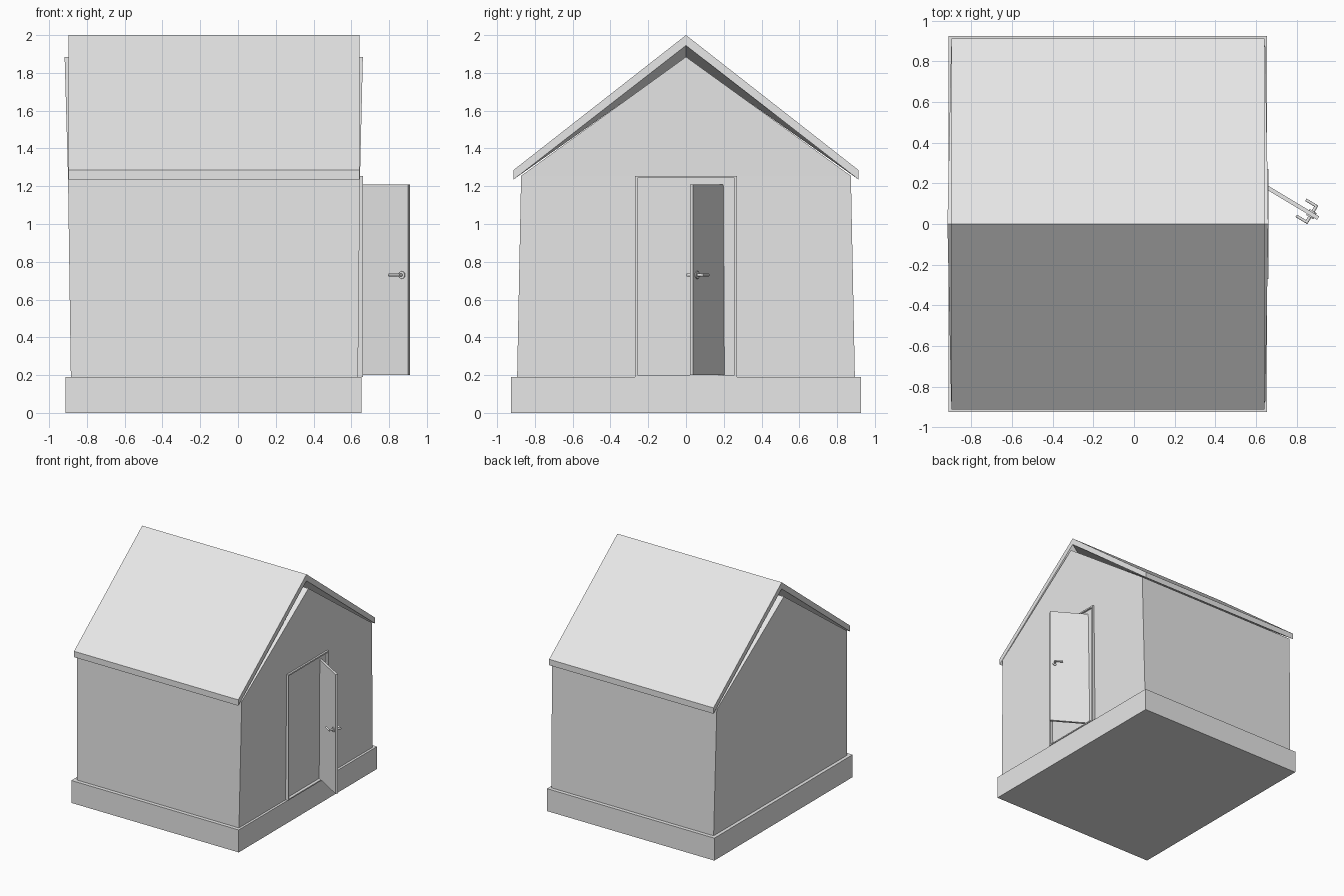
import bpy, bmesh
from math import radians
from mathutils import Matrix, Vector

cube = bpy.data.objects.get("Cube")
if cube:
    bpy.data.objects.remove(cube, do_unlink=True)

GREY = (0.8, 0.8, 0.8, 1)
grey = bpy.data.materials.new("plain_grey")
grey.use_nodes = True
grey.diffuse_color = GREY
grey.node_tree.nodes["Principled BSDF"].inputs["Base Color"].default_value = GREY


def finish(name, bm, matrix=None):
    bmesh.ops.recalc_face_normals(bm, faces=bm.faces)
    mesh = bpy.data.meshes.new(name)
    bm.to_mesh(mesh)
    bm.free()
    mesh.materials.append(grey)
    ob = bpy.data.objects.new(name, mesh)
    if matrix:
        ob.matrix_world = matrix
    bpy.context.collection.objects.link(ob)
    return ob


def box(name, lo, hi, matrix=None):
    bm = bmesh.new()
    bmesh.ops.create_cube(bm, size=1)
    lo, hi = Vector(lo), Vector(hi)
    for v in bm.verts:
        v.co = (lo + hi) / 2 + v.co * (hi - lo)
    return finish(name, bm, matrix)


def loft(name, rings):
    """Join equal-sized rings of points and cap both ends."""
    bm = bmesh.new()
    rows = [[bm.verts.new(p) for p in ring] for ring in rings]
    n = len(rows[0])
    for a, b in zip(rows, rows[1:]):
        for i in range(n):
            j = (i + 1) % n
            bm.faces.new((a[i], a[j], b[j], b[i]))
    bm.faces.new(rows[0])
    bm.faces.new(rows[-1])
    return finish(name, bm)


def cylinder(name, radius, start, end, matrix, sides=16):
    start, end = Vector(start), Vector(end)
    axis = end - start
    turn = axis.to_track_quat("Z", "Y").to_matrix().to_4x4()
    bm = bmesh.new()
    bmesh.ops.create_cone(bm, cap_ends=True, segments=sides, radius1=radius,
                          radius2=radius, depth=axis.length,
                          matrix=Matrix.Translation((start + end) / 2) @ turn)
    ob = finish(name, bm, matrix)
    bpy.context.view_layer.objects.active = ob
    ob.select_set(True)
    bpy.ops.object.shade_smooth_by_angle()
    ob.select_set(False)


# Foundation
box("foundation", (-0.914, -0.926, 0), (0.655, 0.926, 0.19))

# Walls: gables lean outward, side walls lean inward
bm = bmesh.new()
ends = []
for foot, eave, peak in ((-0.885, -0.9, -0.918), (0.635, 0.646, 0.661)):
    pts = [(foot, -0.894, 0.19), (eave, -0.873, 1.255), (peak, 0, 1.885),
           (eave, 0.873, 1.255), (foot, 0.894, 0.19)]
    v = [bm.verts.new(p) for p in pts]
    bm.faces.new((v[0], v[1], v[3], v[4]))
    bm.faces.new((v[1], v[2], v[3]))
    ends.append(v)
for i in range(5):
    j = (i + 1) % 5
    bm.faces.new((ends[0][i], ends[0][j], ends[1][j], ends[1][i]))
finish("walls", bm)


# Roof: the underside drops from each verge down onto the wall tops
def roof_ring(x, under):
    return [(x, -0.914, 1.285), (x, 0, 2.0), (x, 0.914, 1.285),
            (x, 0.914, 1.235), (x, 0, under), (x, -0.914, 1.235)]


loft("roof", [roof_ring(-0.898, 1.945), roof_ring(-0.838, 1.88),
              roof_ring(0.583, 1.88), roof_ring(0.643, 1.945)])

# Door frame, a thin rim standing out from the gable wall
FRONT, BACK, RIM = 0.661, 0.61, 0.012
for side, y in (("right", -0.27), ("left", 0.27 - RIM)):
    box("door_frame_" + side, (BACK, y, 0.19), (FRONT, y + RIM, 1.255))
box("door_frame_top", (BACK, -0.27 + RIM, 1.255 - RIM), (FRONT, 0.27 - RIM, 1.255))
box("door_sill", (BACK, -0.27 + RIM, 0.19), (FRONT, 0.27 - RIM, 0.2))

# Open door, measured back from its free edge
door = Matrix.Translation((0.906, 0.029, 0)) @ Matrix.Rotation(radians(-31), 4, "Z")
box("door", (-0.35, -0.01, 0.2), (0, 0.01, 1.21), door)

# Lever handle on both faces
HX, HZ = -0.038, 0.73
for side, s in (("inner", -1), ("outer", 1)):
    cylinder("handle_plate_" + side, 0.02, (HX, s * 0.008, HZ), (HX, s * 0.017, HZ), door)
    cylinder("handle_neck_" + side, 0.008, (HX, s * 0.015, HZ), (HX, s * 0.05, HZ), door)
    cylinder("handle_lever_" + side, 0.007, (HX + 0.007, s * 0.046, HZ),
             (HX - 0.06, s * 0.046, HZ), door)
